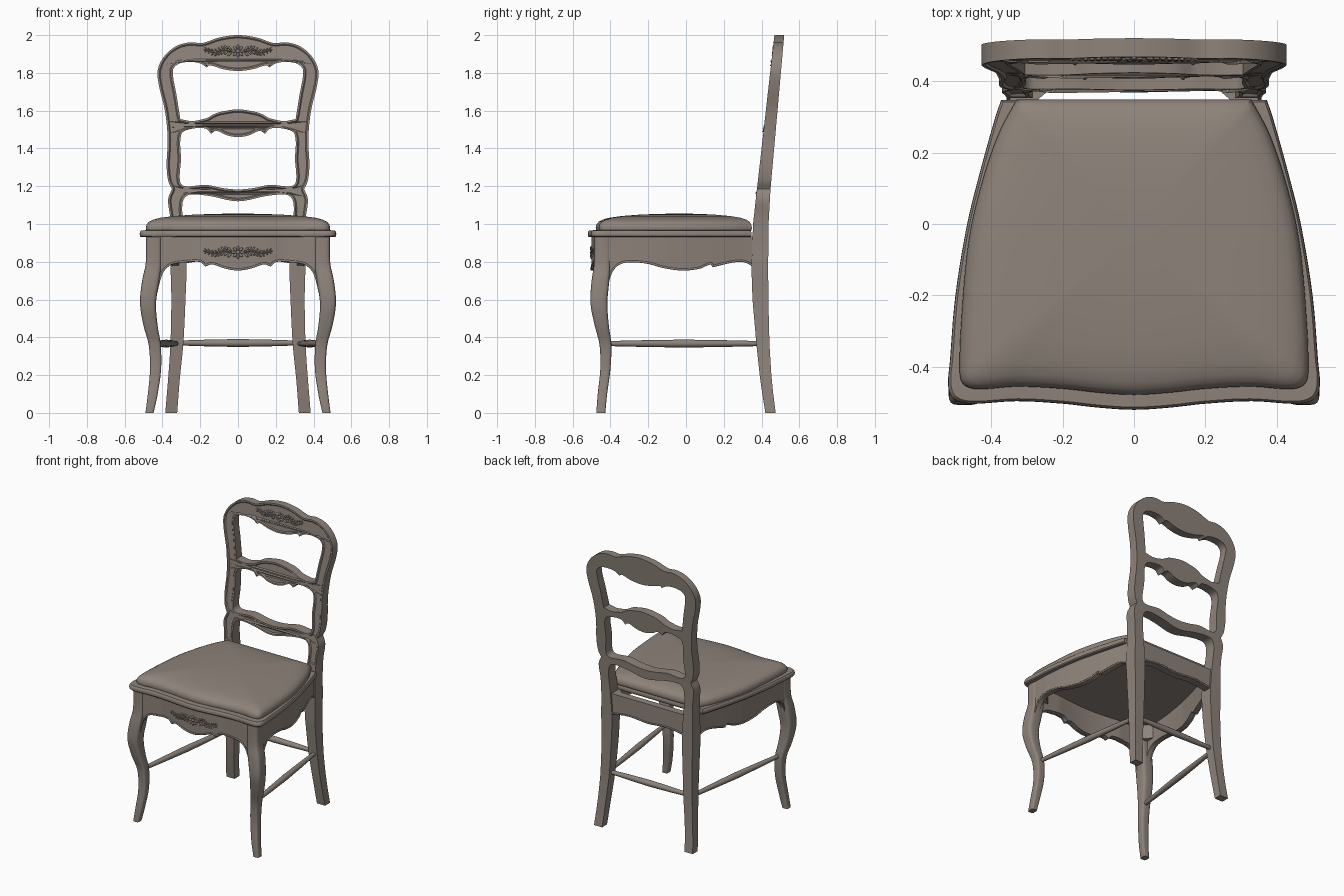
import bpy, bmesh, math
from mathutils import Vector, Matrix

if "Cube" in bpy.data.objects:
    bpy.data.objects.remove(bpy.data.objects["Cube"])

wood = bpy.data.materials.new("taupe paint")
wood.diffuse_color = (0.27, 0.228, 0.196, 1)
wood.use_nodes = True
wood.node_tree.nodes["Principled BSDF"].inputs["Base Color"].default_value = wood.diffuse_color


def finish(name, bm, angle=35):
    bmesh.ops.recalc_face_normals(bm, faces=bm.faces)
    me = bpy.data.meshes.new(name)
    bm.to_mesh(me)
    bm.free()
    me.materials.append(wood)
    ob = bpy.data.objects.new(name, me)
    bpy.context.collection.objects.link(ob)
    bpy.ops.object.select_all(action='DESELECT')
    ob.select_set(True)
    bpy.context.view_layer.objects.active = ob
    bpy.ops.object.shade_smooth_by_angle(angle=math.radians(angle))
    return ob


def smooth(pts, n=5, closed=False):
    """Curve through the points; a repeated point makes a sharp corner."""
    P = [Vector(p) for p in pts]
    N, out = len(P), []
    for i in range(N if closed else N - 1):
        b, c = P[i], P[(i + 1) % N]
        L = (c - b).length
        if L < 1e-6:
            continue
        a = P[i - 1] if closed or i else b
        d = P[(i + 2) % N] if closed or i < N - 2 else c
        m, k = (c - a).normalized() * L, (d - b).normalized() * L
        for j in range(n):
            t = j / n
            out.append(b * (2*t**3 - 3*t*t + 1) + m * (t**3 - 2*t*t + t)
                       + c * (3*t*t - 2*t**3) + k * (t**3 - t*t))
    return out if closed else out + [P[-1]]


def mirrored(half):
    return half + [(-p[0],) + tuple(p[1:]) for p in reversed(half) if p[0] != 0]


def lerp(table, v):
    for (a, p), (b, q) in zip(table, table[1:]):
        if v <= b:
            return p + (q - p) * (v - a) / (b - a)
    return table[-1][1]


def loft(name, rings, closed=True, angle=35):
    bm = bmesh.new()
    R = [[bm.verts.new(p) for p in r] for r in rings]
    n = len(R[0])
    for a, b in zip(R, R[1:]):
        for i in range(n):
            bm.faces.new((a[i], a[(i + 1) % n], b[(i + 1) % n], b[i]))
    bm.faces.new(R[0])
    bm.faces.new(R[-1])
    return finish(name, bm, angle)


def outline_curve(loops, depth):
    cu = bpy.data.curves.new("outline", 'CURVE')
    cu.dimensions, cu.fill_mode, cu.extrude = '2D', 'BOTH', depth / 2
    for loop in loops:
        sp = cu.splines.new('POLY')
        sp.points.add(len(loop) - 1)
        for q, p in zip(sp.points, loop):
            q.co = (p[0], p[1], 0, 1)
        sp.use_cyclic_u = True
    ob = bpy.data.objects.new("outline", cu)
    bpy.context.collection.objects.link(ob)
    me = bpy.data.meshes.new_from_object(ob.evaluated_get(bpy.context.evaluated_depsgraph_get()))
    bm = bmesh.new()
    bm.from_mesh(me)
    bpy.data.objects.remove(ob)
    bpy.data.meshes.remove(me)
    bmesh.ops.remove_doubles(bm, verts=bm.verts, dist=1e-5)
    bmesh.ops.recalc_face_normals(bm, faces=bm.faces)
    return bm


# Back frame with rear legs: one pierced outline, moulded, then raked
FRONT = [(0, .42), (.1, .404), (.2, .39), (.36, .373), (.6, .352), (.78, .346), (1, .355), (1.18, .375), (2, .468)]
BACK = [(0, .475), (.1, .462), (.2, .452), (.36, .442), (.6, .436), (.78, .435), (1, .437), (1.18, .447), (2, .52)]
frame = mirrored([(0, 2), (.1, 1.987), (.19, 1.958), (.25, 1.962), (.32, 1.945), (.385, 1.895), (.424, 1.82),
                  (.42, 1.74), (.387, 1.6), (.372, 1.45), (.378, 1.315), (.37, 1.23), (.35, 1.185), (.35, 1.185),
                  (.37, 1.13), (.36, 1.04), (.355, .9), (.357, .78), (.353, .6), (.358, .36), (.37, .18),
                  (.385, 0), (.385, 0), (.322, 0), (.322, 0), (.308, .18), (.29, .36), (.278, .6), (.273, .78),
                  (.285, .95), (.295, 1.06), (.288, 1.13), (.255, 1.155), (.15, 1.148), (0, 1.12)])
upper = mirrored([(0, 1.81), (.08, 1.82), (.15, 1.84), (.165, 1.828), (.165, 1.828), (.2, 1.85), (.26, 1.858),
                  (.32, 1.845), (.345, 1.81), (.325, 1.68), (.305, 1.555), (.305, 1.555), (.24, 1.545),
                  (.165, 1.56), (.165, 1.56), (.12, 1.585), (.07, 1.598), (0, 1.607)])
middle = mirrored([(0, 1.46), (.06, 1.47), (.115, 1.493), (.143, 1.477), (.143, 1.477), (.17, 1.505), (.25, 1.503),
                   (.3, 1.475), (.302, 1.34), (.307, 1.225), (.28, 1.2), (.17, 1.207), (.08, 1.19), (0, 1.183)])
bm = outline_curve([smooth(h, 5, True) for h in (frame, upper, middle)], .08)
geom = bm.verts[:] + bm.edges[:] + bm.faces[:]
bmesh.ops.bisect_plane(bm, geom=geom, plane_co=(0, 1, 0), plane_no=(0, 1, 0))
caps = [f for f in bm.faces if f.normal.z < -.9 and f.calc_center_median().y > 1]
bmesh.ops.inset_region(bm, faces=caps, thickness=.010, depth=0, use_even_offset=False)
bmesh.ops.inset_region(bm, faces=caps, thickness=.006, depth=-.008, use_even_offset=False)
for z, _ in FRONT[1:-1]:
    geom = bm.verts[:] + bm.edges[:] + bm.faces[:]
    bmesh.ops.bisect_plane(bm, geom=geom, plane_co=(0, z, 0), plane_no=(0, 1, 0))
for v in bm.verts:
    x, z, w = v.co
    f, b = lerp(FRONT, z), lerp(BACK, z)
    v.co = (x, f + (b - f) * (w + .04) / .08, z)
finish("back_frame_and_rear_legs", bm, 25)

# Seat rim and domed cushion: scaled rings of one outline
rim = smooth(mirrored([(0, -.52), (.1, -.514), (.2, -.503), (.33, -.496), (.46, -.503), (.505, -.49), (.52, -.455),
                       (.515, -.38), (.5, -.2), (.467, 0), (.43, .15), (.388, .3), (.372, .347), (.372, .347),
                       (0, .347)]), 5, True)
pad = smooth(mirrored([(0, -.478), (.1, -.472), (.2, -.461), (.33, -.455), (.44, -.462), (.478, -.448), (.488, -.41),
                       (.482, -.25), (.463, -.05), (.43, .1), (.38, .25), (.328, .349), (.328, .349),
                       (0, .349)]), 5, True)


def rings(outline, steps):
    return [[(p.x * s, (p.y + .03) * s - .03, z) for p in outline] for s, z in steps]


loft("seat_rim", rings(rim, [(.95, .93), (.985, .93), (.997, .936), (1, .947), (.997, .958), (.985, .966), (.9, .968)]))
loft("seat_cushion", rings(pad, [(.98, .962), (.995, .968), (1, .98), (.99, .998), (.965, 1.012), (.92, 1.023), (.84, 1.033),
                                 (.7, 1.042), (.5, 1.049), (.3, 1.053), (.1, 1.055)]))


# Aprons: strips with a shaped lower edge and a thin bead along it
def apron(name, edge, inward):
    inward = Vector(inward)
    loft(name, [(p, (p.x, p.y, .935), Vector((p.x, p.y, .935)) + inward, p + inward) for p in edge])
    cu = bpy.data.curves.new(name + "_bead", 'CURVE')
    cu.dimensions, cu.bevel_depth, cu.bevel_resolution = '3D', .006, 1
    sp = cu.splines.new('POLY')
    sp.points.add(len(edge) - 1)
    for q, p in zip(sp.points, edge):
        q.co = (p.x, p.y, p.z + .004, 1)
    cu.materials.append(wood)
    bpy.context.collection.objects.link(bpy.data.objects.new(name + "_bead", cu))


def front_y(x):
    return -.479 - .022 * max(0, math.cos(math.pi * x / .5))


half = [(.43, .64), (.416, .7), (.395, .75), (.355, .785), (.29, .797), (.2, .8), (.172, .776), (.172, .776),
        (.14, .788), (.07, .766), (0, .755)]
apron("front_apron", [Vector((p.x, front_y(p.x), p.y)) for p in smooth(mirrored(half))], (0, .035, 0))
SIDE = [(-.48, .484), (-.3, .48), (-.2, .472), (-.1, .458), (0, .44), (.15, .402), (.3, .36), (.4, .335)]
side = smooth([(-.42, .64), (-.41, .7), (-.39, .75), (-.355, .785), (-.3, .798), (-.2, .79), (-.12, .768),
               (-.02, .755), (.07, .764), (.13, .787), (.145, .773), (.145, .773), (.2, .787), (.27, .8), (.32, .795),
               (.37, .765)])
apron("back_apron", [Vector((p.x, .425, p.y)) for p in smooth([(-.3, .79), (-.15, .81), (0, .8), (.15, .81), (.3, .79)])],
      (0, -.05, 0))

# Front cabriole leg: height, outer x, inner x, outer y, inner y
LEG = smooth([(0, .49, .447, -.475, -.427), (.095, .478, .426, -.468, -.418), (.23, .466, .407, -.454, -.4),
              (.36, .473, .409, -.458, -.395), (.46, .5, .425, -.483, -.408), (.58, .519, .434, -.506, -.416),
              (.7, .508, .416, -.5, -.406), (.79, .489, .405, -.487, -.4), (.935, .487, .405, -.485, -.4)], 4)


def section(s, row):
    z, a, b, c, d = row
    pts = []
    for i in range(20):
        t = 2 * math.pi * (i + .5) / 20
        u, v = (math.copysign(abs(f(t)) ** .45, f(t)) for f in (math.cos, math.sin))
        pts.append((s * ((a + b) / 2 + u * (a - b) / 2), (c + d) / 2 + v * (d - c) / 2, z))
    return pts


def stretcher(name, a, b):
    a, b = Vector(a), Vector(b)
    q = (b - a).to_track_quat('Z', 'Y')
    loft(name, [[a.lerp(b, t) + q @ Vector((r * math.cos(k * math.pi / 6), r * math.sin(k * math.pi / 6), 0))
                 for k in range(12)] for t, r in ((0, .013), (.25, .018), (.5, .021), (.75, .018), (1, .013))])


for s, tag in ((1, "right"), (-1, "left")):
    loft("front_leg_" + tag, [section(s, r) for r in LEG], angle=45)
    apron("side_apron_" + tag, [Vector((s * lerp(SIDE, p.x), p.x, p.y)) for p in side], (-s * .035, 0, 0))
    stretcher("side_stretcher_" + tag, (s * .435, -.425, .367), (s * .325, .405, .367))
    loft("corner_block_" + tag, [[(s * .46, -.46, z), (s * .46, -.33, z), (s * .33, -.46, z)] for z in (.83, .935)])
    loft("rear_corner_block_" + tag, [[(s * .34, .39, z), (s * .36, .27, z), (s * .22, .39, z)] for z in (.83, .935)])
stretcher("rear_stretcher", (-.31, .405, .37), (.31, .405, .37))


# Carved flower sprays: centre blossom with leaves trailing to both sides
def spray(name, z0, surface):
    bm = bmesh.new()

    def leaf(x, z, length, width, turn):
        m = (Matrix.Translation((x, surface(x, z0 + z), z0 + z)) @ Matrix.Rotation(turn, 4, 'Y')
             @ Matrix.Diagonal((length, .007, width, 1)))
        bmesh.ops.create_icosphere(bm, subdivisions=2, radius=1, matrix=m)

    leaf(0, 0, .011, .011, 0)
    for k in range(8):
        t = k * math.pi / 4
        leaf(.022 * math.cos(t), .022 * math.sin(t), .013, .007, -t)
    for s in (1, -1):
        for i in range(8):
            x, w = .045 + .018 * i, .007 * math.sin(i * 1.1)
            size = 1 - i * .07
            leaf(s * x, w, .012, .0035, 0)
            leaf(s * x, w + .016 * size, .014 * size, .006 * size, -s * .8)
            leaf(s * x, w - .016 * size, .014 * size, .006 * size, s * .8)
    finish(name, bm)


spray("crest_carving", 1.915, lambda x, z: lerp(FRONT, z) + .005)
spray("apron_carving", .85, lambda x, z: front_y(x))
